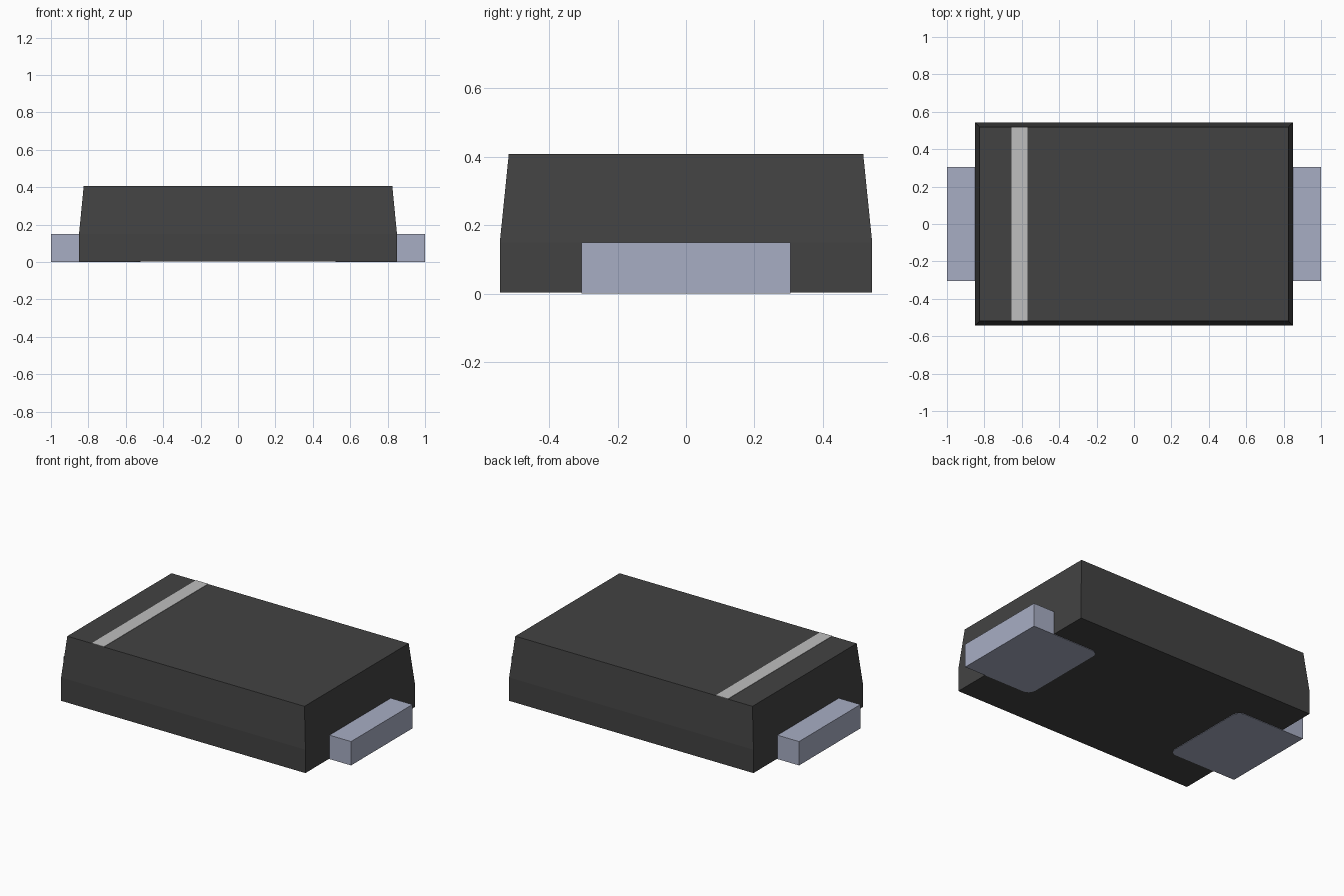
import bpy, bmesh

default = bpy.data.objects.get("Cube")
if default:
    bpy.data.objects.remove(default, do_unlink=True)


def material(name, rgb):
    mat = bpy.data.materials.new(name)
    mat.use_nodes = True
    color = (*rgb, 1.0)
    mat.diffuse_color = color
    mat.node_tree.nodes["Principled BSDF"].inputs["Base Color"].default_value = color
    return mat


def add_object(name, bm, mat):
    bmesh.ops.recalc_face_normals(bm, faces=bm.faces)
    mesh = bpy.data.meshes.new(name)
    bm.to_mesh(mesh)
    bm.free()
    mesh.materials.append(mat)
    obj = bpy.data.objects.new(name, mesh)
    bpy.context.collection.objects.link(obj)
    return obj


def box(low, high):
    bm = bmesh.new()
    bmesh.ops.create_cube(bm, size=1)
    for v in bm.verts:
        v.co = [lo + (c + 0.5) * (hi - lo) for c, lo, hi in zip(v.co, low, high)]
    return bm


charcoal = material("charcoal plastic", (0.055, 0.055, 0.055))
silver = material("blue grey metal", (0.39, 0.42, 0.55))
pale = material("pale grey paint", (0.52, 0.52, 0.52))

# Moulded body: straight lower walls and a tapered upper half
bm = bmesh.new()
rings = []
for hx, hy, z in ((0.85, 0.544, 0.003), (0.85, 0.544, 0.15), (0.825, 0.518, 0.406)):
    rings.append([bm.verts.new((sx * hx, sy * hy, z))
                  for sx, sy in ((-1, -1), (1, -1), (1, 1), (-1, 1))])
for lower, upper in zip(rings, rings[1:]):
    for i in range(4):
        j = (i + 1) % 4
        bm.faces.new((lower[i], lower[j], upper[j], upper[i]))
bm.faces.new(rings[0])
bm.faces.new(rings[-1])
add_object("body", bm, charcoal)

# Polarity band painted across the top
add_object("polarity_band", box((-0.655, -0.518, 0.404), (-0.57, 0.518, 0.408)), pale)

# Terminals: blocks reaching under the body, with rounded inner corners
for side, name in ((1, "left_terminal"), (-1, "right_terminal")):
    inner, outer = sorted((side * 0.52, side * 1.0))
    bm = box((inner, -0.305, 0), (outer, 0.305, 0.15))
    corners = [e for e in bm.edges
               if all(abs(v.co.x) < 0.6 for v in e.verts)
               and abs(e.verts[0].co.z - e.verts[1].co.z) > 0.1]
    bmesh.ops.bevel(bm, geom=corners, offset=0.05, segments=6,
                    profile=0.5, affect='EDGES')
    add_object(name, bm, silver)
